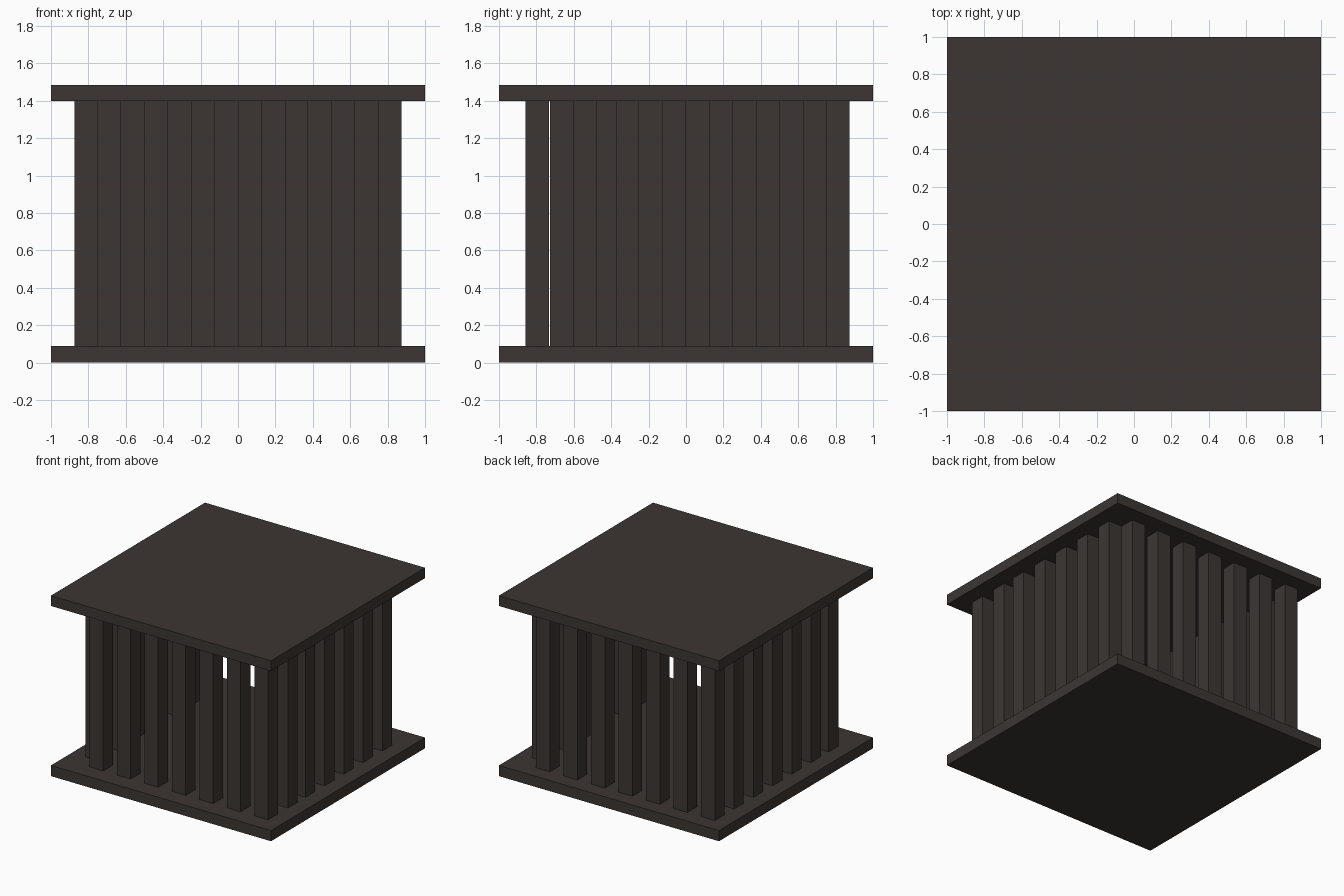
import bpy

if "Cube" in bpy.data.objects:
    bpy.data.objects.remove(bpy.data.objects["Cube"])

mat = bpy.data.materials.new("dark_wood")
mat.diffuse_color = (0.045, 0.037, 0.033, 1)
mat.use_nodes = True
mat.node_tree.nodes["Principled BSDF"].inputs["Base Color"].default_value = mat.diffuse_color


def box(name, x, y, z0, z1, sx, sy):
    bpy.ops.mesh.primitive_cube_add(size=1, location=(x, y, (z0 + z1) / 2))
    ob = bpy.context.object
    ob.name = name
    ob.scale = (sx, sy, z1 - z0)
    bpy.ops.object.transform_apply(location=False, rotation=False, scale=True)
    ob.data.materials.append(mat)


W = 0.125          # post width, half the post spacing
E = 0.8125         # post row offset from the centre
FRONT = -0.795     # front row sits slightly inward
BASE, TOP = 0.088, 1.398


def post(name, x, y):
    box(name, x, y, BASE, TOP, W, W)


# Floor and roof slabs
box("base_slab", 0, 0, 0, BASE, 2, 2)
box("top_slab", 0, 0, TOP, 1.483, 2, 2)

# Front and back rows, staggered by half a spacing
for i in range(7):
    post("front_post", E - 0.25 * i, FRONT)
    post("back_post", -E + 0.25 * i, E)

# Side rows, sharing the front right and back left corner posts
for i in range(6):
    s = 0.25 * i
    post("right_post", E, -0.5625 + s + (0.022 if i == 0 else 0))
    post("left_post", -E, 0.5625 - s + (0.022 if i == 5 else 0))
